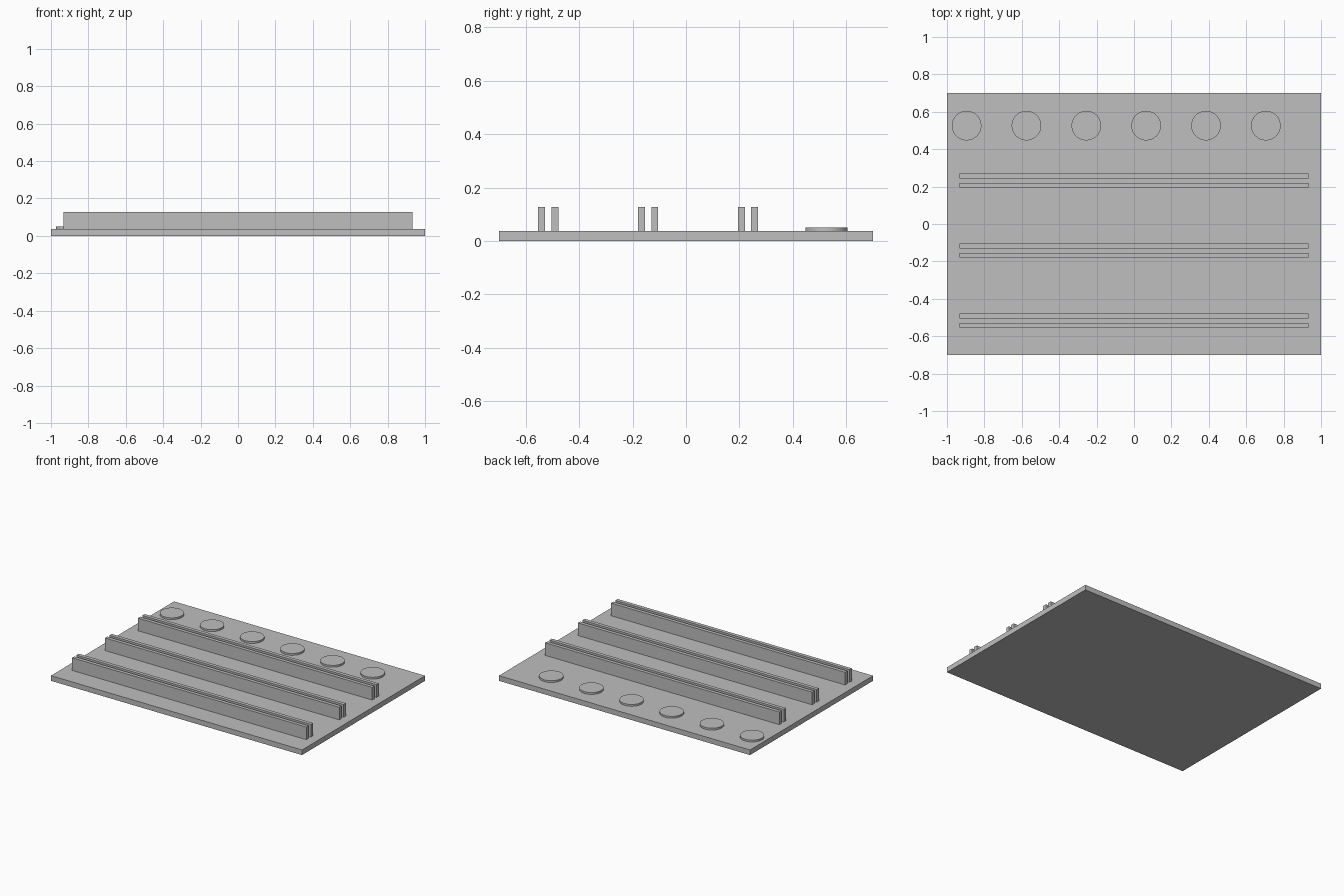
import bpy
import math

cube = bpy.data.objects.get("Cube")
if cube:
    bpy.data.objects.remove(cube, do_unlink=True)

PLATE_TOP = 0.037
RAIL_TOP = 0.128
DISC_TOP = 0.05

grey = bpy.data.materials.new("plain_grey")
grey.use_nodes = True
colour = (0.52, 0.52, 0.52, 1)
grey.diffuse_color = colour
grey.node_tree.nodes["Principled BSDF"].inputs["Base Color"].default_value = colour


def finish(name):
    obj = bpy.context.object
    obj.name = name
    obj.data.materials.append(grey)
    return obj


def box(name, centre, size):
    bpy.ops.mesh.primitive_cube_add(size=1, location=centre)
    bpy.context.object.scale = size
    bpy.ops.object.transform_apply(location=False, rotation=False, scale=True)
    return finish(name)


# Base plate
box("base_plate", (0, 0, PLATE_TOP / 2), (2, 1.4, PLATE_TOP))

# Three pairs of upright rails
rail_height = RAIL_TOP - PLATE_TOP
for row in range(3):
    middle = -0.516 + row * 0.374
    for side, label in ((-1, "front"), (1, "back")):
        box(f"rail_{row + 1}_{label}",
            (0, middle + side * 0.025, PLATE_TOP + rail_height / 2),
            (1.866, 0.026, rail_height))

# Row of low discs along the back
disc_height = DISC_TOP - PLATE_TOP
for i in range(6):
    bpy.ops.mesh.primitive_cylinder_add(
        vertices=64, radius=0.079, depth=disc_height,
        location=(-0.895 + i * 0.32, 0.526, PLATE_TOP + disc_height / 2))
    finish(f"disc_{i + 1}")
    bpy.ops.object.shade_smooth_by_angle(angle=math.radians(30))
